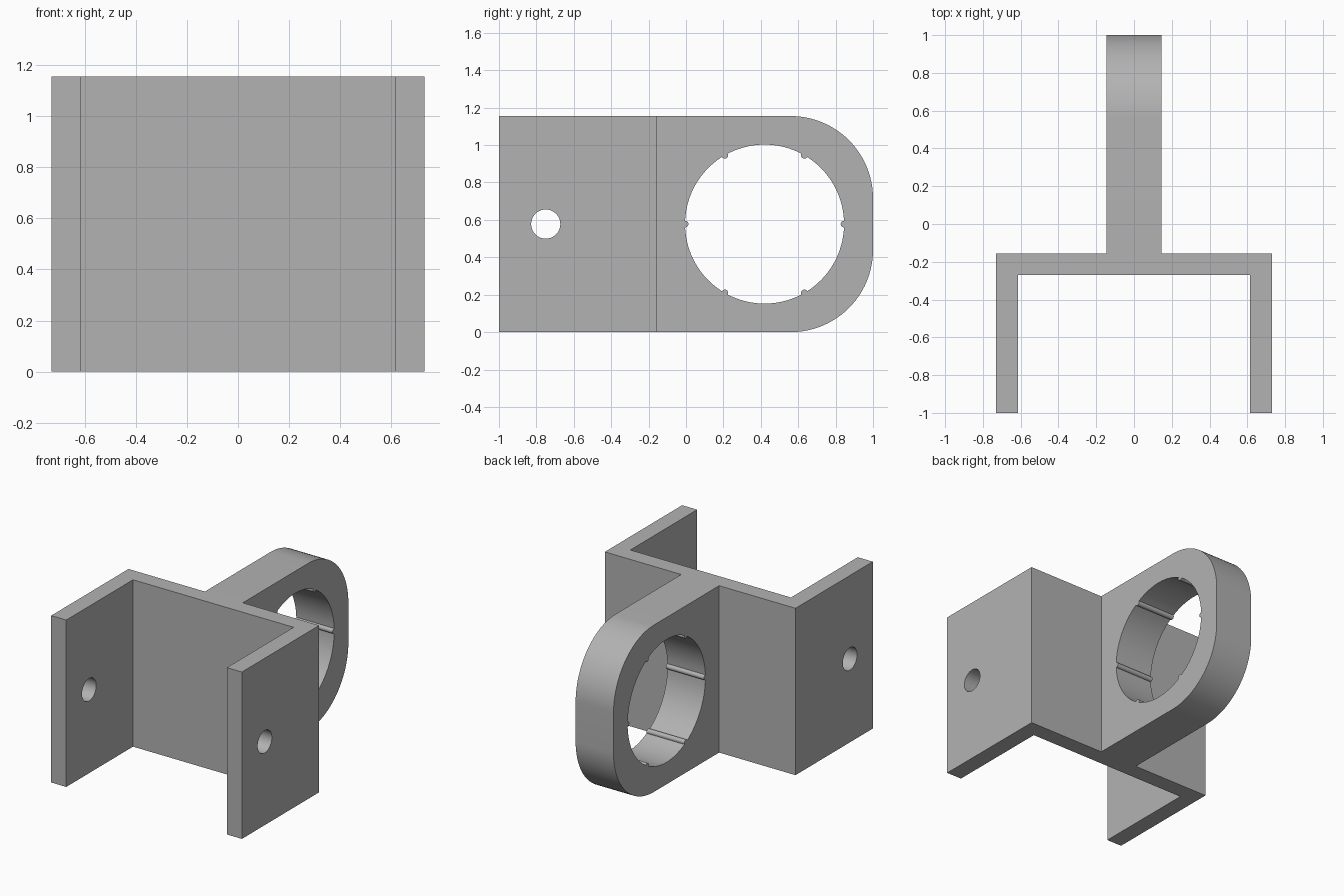
import bpy, bmesh
from math import cos, sin, pi, radians

cube = bpy.data.objects.get("Cube")
if cube:
    bpy.data.objects.remove(cube, do_unlink=True)

HEIGHT = 1.155
MID = HEIGHT / 2

grey = bpy.data.materials.new("plain grey")
grey.use_nodes = True
colour = (0.448, 0.448, 0.448, 1)
grey.diffuse_color = colour
grey.node_tree.nodes["Principled BSDF"].inputs["Base Color"].default_value = colour


def prism(name, points, offset):
    """Extrude a closed outline along the offset vector."""
    bm = bmesh.new()
    face = bm.faces.new([bm.verts.new(p) for p in points])
    new = bmesh.ops.extrude_face_region(bm, geom=[face])["geom"]
    bmesh.ops.translate(bm, vec=offset, verts=[v for v in new if isinstance(v, bmesh.types.BMVert)])
    bmesh.ops.recalc_face_normals(bm, faces=bm.faces)
    mesh = bpy.data.meshes.new(name)
    bm.to_mesh(mesh)
    bm.free()
    obj = bpy.data.objects.new(name, mesh)
    bpy.context.collection.objects.link(obj)
    mesh.materials.append(grey)
    return obj


def arc(cy, cz, r, start, end, steps):
    angles = [start + (end - start) * i / steps for i in range(steps + 1)]
    return [(cy + r * cos(a), cz + r * sin(a)) for a in angles]


# Forked bracket with rear arm: half of the plan outline, mirrored across x
half = [(0.145, 1), (0.145, -0.155), (0.73, -0.155), (0.73, -1), (0.615, -1), (0.615, -0.27)]
plan = half + [(-x, y) for x, y in reversed(half)]
bracket = prism("bracket", [(x, y, 0) for x, y in plan], (0, 0, HEIGHT))

# Rounded end of the arm
bm = bmesh.new()
bm.from_mesh(bracket.data)
ends = [e for e in bm.edges if all(v.co.y > 0.99 for v in e.verts)
        and abs(e.verts[0].co.z - e.verts[1].co.z) < 0.01]
bmesh.ops.bevel(bm, geom=ends, offset=0.44, segments=24, profile=0.5, affect='EDGES')
bm.to_mesh(bracket.data)
bm.free()

# Ring opening with six small ridges, and the pin hole through both fork plates
RING, RIDGE, RING_Y = 0.425, 0.018, 0.42
gap = RIDGE / RING
ring = []
for k in range(6):
    a = k * pi / 3
    ring += arc(RING_Y + RING * cos(a), MID + RING * sin(a), RIDGE, a - pi / 2, a - 3 * pi / 2, 10)
    ring += arc(RING_Y, MID, RING, a + gap, a + pi / 3 - gap, 16)[1:-1]
pin = arc(-0.75, MID, 0.078, 0, 2 * pi, 40)[:-1]

for name, outline in (("ring_cutter", ring), ("pin_cutter", pin)):
    cutter = prism(name, [(-1, y, z) for y, z in outline], (2, 0, 0))
    cutter.hide_render = True
    cutter.hide_set(True)
    mod = bracket.modifiers.new(name, 'BOOLEAN')
    mod.operation = 'DIFFERENCE'
    mod.solver = 'EXACT'
    mod.object = cutter

# Apply the cuts, then smooth the curved walls
bpy.ops.object.select_all(action='DESELECT')
bracket.select_set(True)
bpy.context.view_layer.objects.active = bracket
for mod in list(bracket.modifiers):
    cutter = mod.object
    bpy.ops.object.modifier_apply(modifier=mod.name)
    bpy.data.objects.remove(cutter, do_unlink=True)
bpy.ops.object.shade_smooth_by_angle(angle=radians(30))
